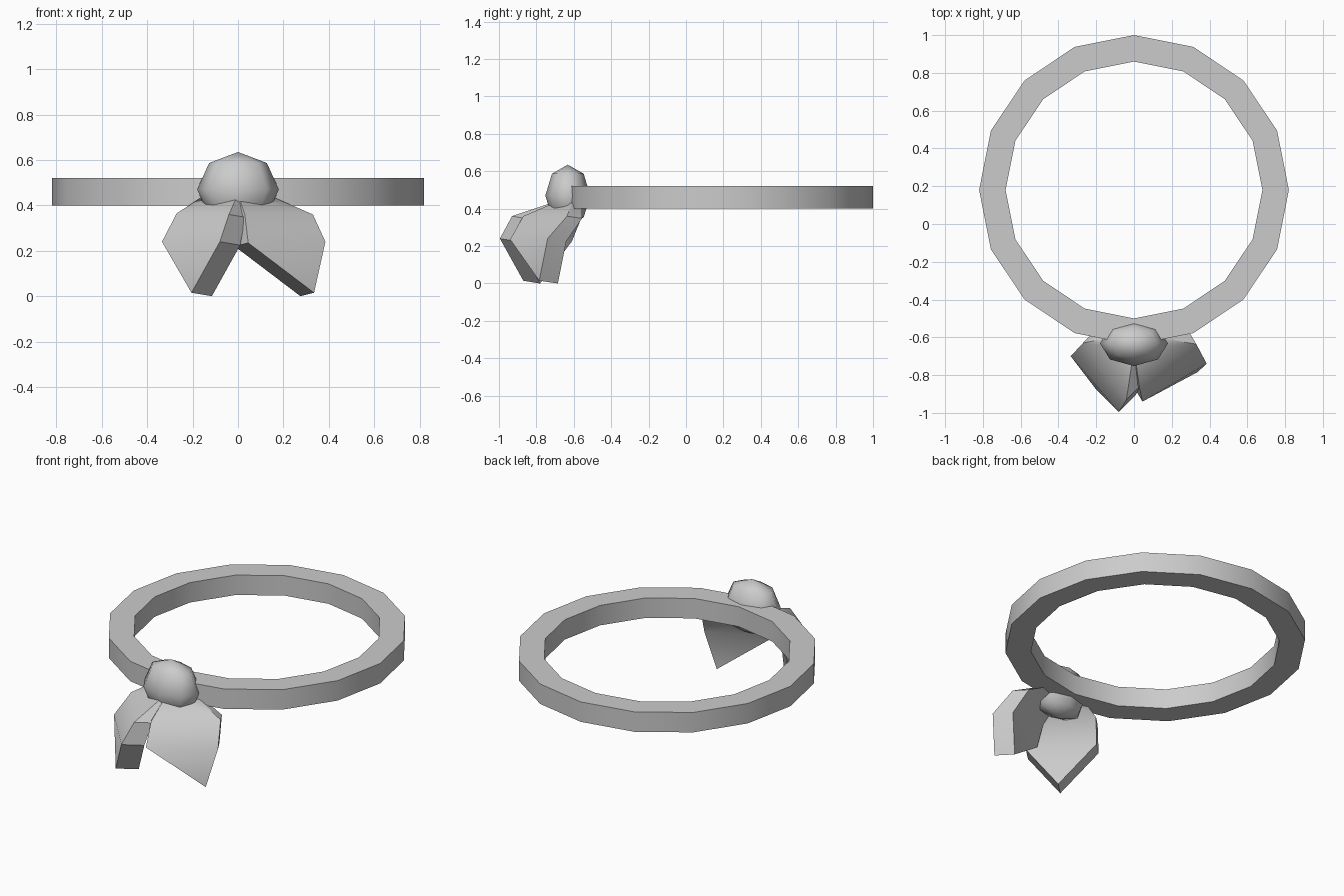
import bpy, bmesh, math
from mathutils import Vector

if "Cube" in bpy.data.objects:
    bpy.data.objects.remove(bpy.data.objects["Cube"], do_unlink=True)

grey = bpy.data.materials.new("plain grey")
grey.use_nodes = True
grey.diffuse_color = (0.6, 0.6, 0.6, 1)
grey.node_tree.nodes["Principled BSDF"].inputs["Base Color"].default_value = (0.6, 0.6, 0.6, 1)


def finish(name, bm, angle):
    """Turn a bmesh into a named, grey, smooth-shaded object."""
    bmesh.ops.recalc_face_normals(bm, faces=bm.faces)
    mesh = bpy.data.meshes.new(name)
    bm.to_mesh(mesh)
    bm.free()
    obj = bpy.data.objects.new(name, mesh)
    bpy.context.collection.objects.link(obj)
    mesh.materials.append(grey)
    bpy.ops.object.select_all(action="DESELECT")
    obj.select_set(True)
    bpy.context.view_layer.objects.active = obj
    bpy.ops.object.shade_smooth_by_angle(angle=math.radians(angle))
    return obj


# Flat sixteen-sided band
def band(sides=16, outer=0.82, inner=0.68, low=0.40, high=0.52, y=0.18):
    bm = bmesh.new()
    section = [(outer, low), (outer, high), (inner, high), (inner, low)]
    loops = []
    for i in range(sides):
        a = math.tau * i / sides
        loops.append([bm.verts.new((r * math.cos(a), y + r * math.sin(a), z))
                      for r, z in section])
    for i in range(sides):
        p, q = loops[i], loops[(i + 1) % sides]
        for j in range(4):
            k = (j + 1) % 4
            bm.faces.new((p[j], q[j], q[k], p[k]))
    return finish("band", bm, 40)


# Thick pointed tail: rows of (inner, outer) points closing in a tip
def tail(name, rows, tip, depth):
    bm = bmesh.new()
    inner = [r[0] for r in rows]
    outer = [r[1] for r in rows]
    n = len(rows)
    outline = inner + [tip] + outer[::-1]
    depth = Vector(depth)
    thin = [0.55, 0.8, 1]
    scale = thin + [1] + thin[::-1]
    front = [bm.verts.new(p) for p in outline]
    back = [bm.verts.new(Vector(p) + depth * s) for p, s in zip(outline, scale)]
    count = len(outline)
    for side in (front, back):
        for i in range(n - 1):
            bm.faces.new((side[i], side[i + 1], side[count - 2 - i], side[count - 1 - i]))
        bm.faces.new((side[n - 1], side[n], side[n + 1]))
    for i in range(count):
        j = (i + 1) % count
        bm.faces.new((front[i], front[j], back[j], back[i]))
    return finish(name, bm, 45)


# Rounded knot at the front of the band
def knot():
    bm = bmesh.new()
    bmesh.ops.create_uvsphere(bm, u_segments=8, v_segments=4, radius=1)
    bmesh.ops.scale(bm, vec=(0.18, 0.12, 0.165), verts=bm.verts)
    bmesh.ops.translate(bm, vec=(0, -0.632, 0.47), verts=bm.verts)
    return finish("knot", bm, 180)


band()
knot()
tail("left_tail",
     [((0, -0.66, 0.45), (0.17, -0.61, 0.43)),
      ((0.03, -0.87, 0.36), (0.33, -0.636, 0.36)),
      ((0.045, -0.94, 0.235), (0.385, -0.74, 0.24))],
     (0.335, -0.785, 0.015), (-0.06, 0.1, -0.015))
tail("right_tail",
     [((0, -0.66, 0.45), (-0.17, -0.61, 0.43)),
      ((-0.04, -0.93, 0.36), (-0.27, -0.63, 0.365)),
      ((-0.08, -0.995, 0.24), (-0.335, -0.70, 0.24))],
     (-0.205, -0.87, 0.015), (0.09, 0.09, -0.015))
